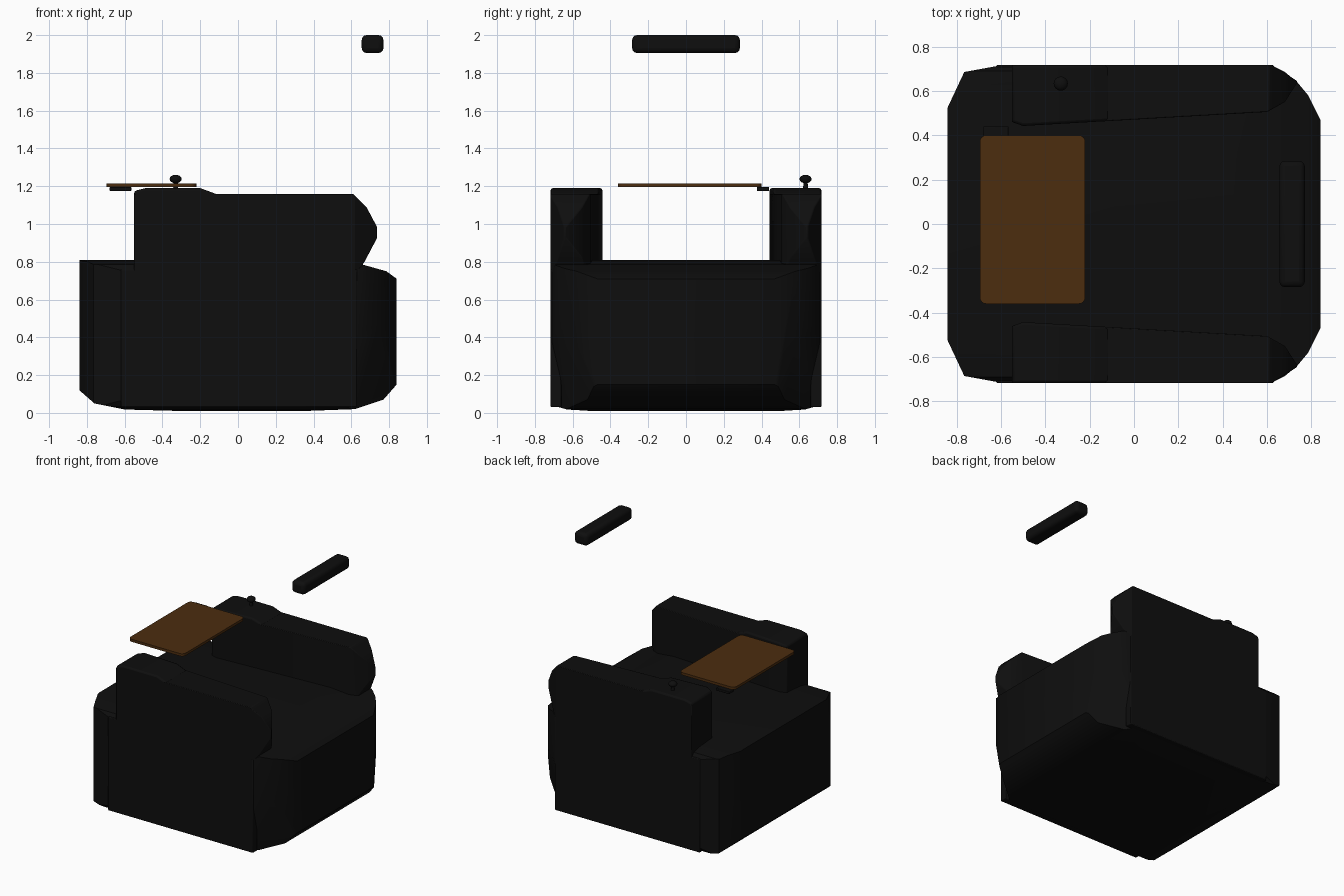
import bpy, bmesh, math
from mathutils import Vector

if "Cube" in bpy.data.objects:
    bpy.data.objects.remove(bpy.data.objects["Cube"])


def material(name, rgb):
    m = bpy.data.materials.new(name)
    m.diffuse_color = (*rgb, 1)
    m.use_nodes = True
    m.node_tree.nodes["Principled BSDF"].inputs["Base Color"].default_value = m.diffuse_color
    return m


BLACK = material("black_upholstery", (0.0044, 0.0044, 0.0044))
WOOD = material("brown_wood", (0.072, 0.026, 0.0048))


def finish(bm, name, mat, bevel=0.0, segments=2):
    bmesh.ops.recalc_face_normals(bm, faces=bm.faces)
    me = bpy.data.meshes.new(name)
    bm.to_mesh(me)
    bm.free()
    me.materials.append(mat)
    ob = bpy.data.objects.new(name, me)
    bpy.context.collection.objects.link(ob)
    if bevel:
        mod = ob.modifiers.new("soft_edges", "BEVEL")
        mod.width, mod.segments = bevel, segments
        mod.limit_method, mod.angle_limit = "ANGLE", math.radians(40)
    bpy.ops.object.select_all(action="DESELECT")
    ob.select_set(True)
    bpy.context.view_layer.objects.active = ob
    bpy.ops.object.shade_smooth_by_angle(angle=math.radians(32))
    return ob


def block(lo, hi):
    bm = bmesh.new()
    bmesh.ops.create_cube(bm, size=1)
    for v in bm.verts:
        v.co = Vector([(a + b) / 2 + c * (b - a) for a, b, c in zip(lo, hi, v.co)])
    return bm


def trim(bm, point, normal):
    """Slice away everything on the outer side of a plane and cap the cut."""
    geom = bm.verts[:] + bm.edges[:] + bm.faces[:]
    cut = bmesh.ops.bisect_plane(bm, geom=geom, plane_co=point, plane_no=normal,
                                 dist=1e-5, clear_outer=True)["geom_cut"]
    edges = [e for e in cut if isinstance(e, bmesh.types.BMEdge) and e.is_boundary]
    if edges:
        bmesh.ops.holes_fill(bm, edges=edges, sides=0)


def trim_profile(bm, pts, axes):
    """Trim to a convex open chain of points drawn in the plane of two axes."""
    mid = Vector((sum(v.co[axes[0]] for v in bm.verts), sum(v.co[axes[1]] for v in bm.verts)))
    mid /= len(bm.verts)
    for p, q in zip(pts, pts[1:]):
        n = Vector((q[1] - p[1], p[0] - q[0]))
        if n.dot(Vector(p) - mid) < 0:
            n = -n
        point, normal = Vector((0, 0, 0)), Vector((0, 0, 0))
        for k in (0, 1):
            point[axes[k]], normal[axes[k]] = p[k], n[k]
        trim(bm, point, normal)


def flip(pts, s):
    return [(x, s * y) for x, y in pts]


# Main seat body: rounded in plan, side and end profile
bm = block((-0.84, -0.715, 0.01), (0.84, 0.715, 0.81))
trim_profile(bm, [(-0.84, 0.12), (-0.76, 0.05), (-0.6, 0.018), (-0.3, 0.01)], (0, 2))
trim_profile(bm, [(0.35, 0.01), (0.62, 0.02), (0.77, 0.07), (0.84, 0.15)], (0, 2))
trim_profile(bm, [(0.84, 0.71), (0.785, 0.75), (0.66, 0.785), (0.45, 0.81)], (0, 2))
for s in (-1, 1):
    trim_profile(bm, flip([(0.62, 0.715), (0.68, 0.685), (0.735, 0.64), (0.785, 0.58),
                           (0.84, 0.47)], s), (0, 1))
    trim_profile(bm, flip([(-0.84, 0.525), (-0.765, 0.685), (-0.6, 0.715)], s), (0, 1))
    for chain in ([(0.5, 0.01), (0.63, 0.018), (0.69, 0.035), (0.715, 0.07)],
                  [(0.715, 0.75), (0.69, 0.785), (0.62, 0.80), (0.5, 0.81)]):
        trim_profile(bm, [(s * y, z) for y, z in chain], (1, 2))
    # slanted lower corner at the backrest end
    trim(bm, Vector((0.64, s * 0.70, 0.37)), Vector((0.0334, s * 0.0406, -0.0096)))
finish(bm, "seat_body", BLACK)

for s, side in ((-1, "near"), (1, "far")):
    # Thin side panel
    lo, hi = sorted((s * 0.66, s * 0.717))
    bm = block((-0.62, lo, 0.03), (0.63, hi, 0.76))
    finish(bm, side + "_side_panel", BLACK, 0.006)

    # Armrest with tapered inner face and rounded end
    plan = flip([(-0.55, 0.46), (-0.5, 0.442), (0.6, 0.505), (0.68, 0.55), (0.735, 0.635)], s)
    outer = flip([(0.735, 0.645), (0.62, 0.717)], s)
    lo, hi = sorted((s * 0.44, s * 0.717))
    bm = block((-0.55, lo, 0.74), (0.735, hi, 1.16))
    trim_profile(bm, [(0.61, 1.16), (0.68, 1.09), (0.733, 0.99)], (0, 2))
    trim_profile(bm, [(0.733, 0.92), (0.67, 0.80), (0.63, 0.74)], (0, 2))
    trim_profile(bm, plan, (0, 1))
    trim_profile(bm, outer, (0, 1))
    finish(bm, side + "_armrest", BLACK, 0.008)

    # Raised control console on the armrest
    bm = block((-0.55, lo, 1.0), (-0.11, hi, 1.19))
    trim_profile(bm, [(-0.55, 1.175), (-0.49, 1.19)], (0, 2))
    trim_profile(bm, [(-0.2, 1.19), (-0.11, 1.157)], (0, 2))
    trim_profile(bm, plan[:3], (0, 1))
    finish(bm, side + "_console", BLACK, 0.012)

# Floating headrest bar
finish(block((0.655, -0.285, 1.905), (0.77, 0.285, 2.0)), "headrest", BLACK, 0.026, 3)

# Wooden tray with rounded corners
bm = block((-0.695, -0.36, 1.195), (-0.22, 0.40, 1.215))
upright = [e for e in bm.edges if abs(e.verts[0].co.z - e.verts[1].co.z) > 0.01]
bmesh.ops.bevel(bm, geom=upright, offset=0.03, segments=4, profile=0.5, affect="EDGES")
finish(bm, "tray_table", WOOD)

# Tray support bracket
finish(block((-0.68, 0.375, 1.175), (-0.565, 0.44, 1.196)), "tray_bracket", BLACK, 0.004)

# Control stick: stem and flattened knob
bm = bmesh.new()
bmesh.ops.create_cone(bm, cap_ends=True, segments=12, radius1=0.014, radius2=0.01, depth=0.06)
bmesh.ops.translate(bm, verts=bm.verts, vec=(-0.33, 0.633, 1.205))
finish(bm, "control_stem", BLACK)
bm = bmesh.new()
bmesh.ops.create_uvsphere(bm, u_segments=16, v_segments=8, radius=0.032)
for v in bm.verts:
    v.co = Vector((-0.33 + v.co.x, 0.633 + v.co.y, 1.238 + v.co.z * 0.7))
finish(bm, "control_knob", BLACK)
